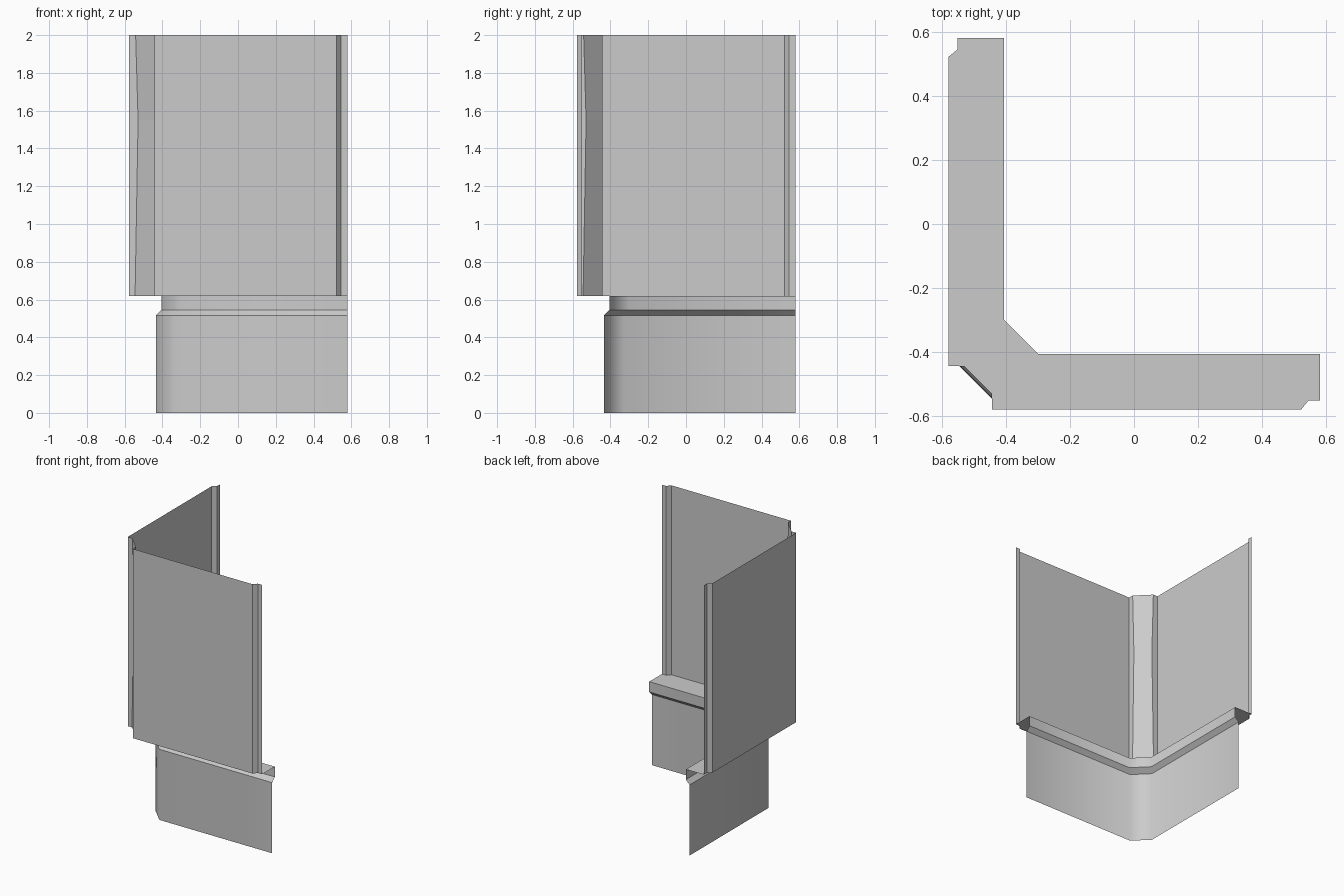
import bpy, bmesh

if "Cube" in bpy.data.objects:
    bpy.data.objects.remove(bpy.data.objects["Cube"])

grey = bpy.data.materials.new("plain_grey")
colour = (0.6, 0.6, 0.6, 1)
grey.use_nodes = True
grey.diffuse_color = colour
grey.node_tree.nodes["Principled BSDF"].inputs["Base Color"].default_value = colour


def corner_path(half):
    """Complete half of a plan outline by mirroring it across the diagonal."""
    return half + [(y, x) for x, y in reversed(half)]


def loft(name, rows, round_corner=False):
    """Skin an open sheet through (height, half outline) rows, facing outward."""
    bm = bmesh.new()
    rings = [[bm.verts.new((x, y, z)) for x, y in corner_path(half)] for z, half in rows]
    for low, high in zip(rings, rings[1:]):
        for i in range(len(low) - 1):
            face = bm.faces.new((low[i], high[i], high[i + 1], low[i + 1]))
            face.smooth = round_corner
    # Horizontal creases stay sharp, while the corner shades as a curve
    for edge in bm.edges:
        a, b = edge.verts
        if abs(a.co.z - b.co.z) < 0.001:
            edge.smooth = False
    mesh = bpy.data.meshes.new(name)
    bm.to_mesh(mesh)
    bm.free()
    mesh.materials.append(grey)
    obj = bpy.data.objects.new(name, mesh)
    bpy.context.collection.objects.link(obj)
    return obj


def wall_outline(inset):
    """Stepped panel end, long panel, and recessed corner chamfer."""
    return [(0.58, -0.55), (0.545, -0.55), (0.522, -0.578),
            (-0.443, -0.578), (-0.443, -0.545 + inset)]


def base_outline(offset):
    """Straight run ending in a chamfered corner."""
    return [(0.58, -offset), (0.105 - offset, -offset)]


LEDGE, TOP = 0.62, 2.0

# Upper wall: the corner chamfer bows slightly inward partway up
loft("upper_wall", [(LEDGE, wall_outline(0)), (1.55, wall_outline(0.016)),
                    (TOP, wall_outline(0.003))])

# Ledge: flat strip between the neck of the base and the foot of the wall
neck = [(x, -0.405) for x in (0.58, 0.545, 0.522, -0.29, -0.3)]
loft("ledge", [(LEDGE, neck), (LEDGE, wall_outline(0))])

# Base: plinth, sloped lip and narrower neck
loft("base_wall", [(0, base_outline(0.435)), (0.515, base_outline(0.435)),
                   (0.545, base_outline(0.405)), (LEDGE, base_outline(0.405))],
     round_corner=True)
